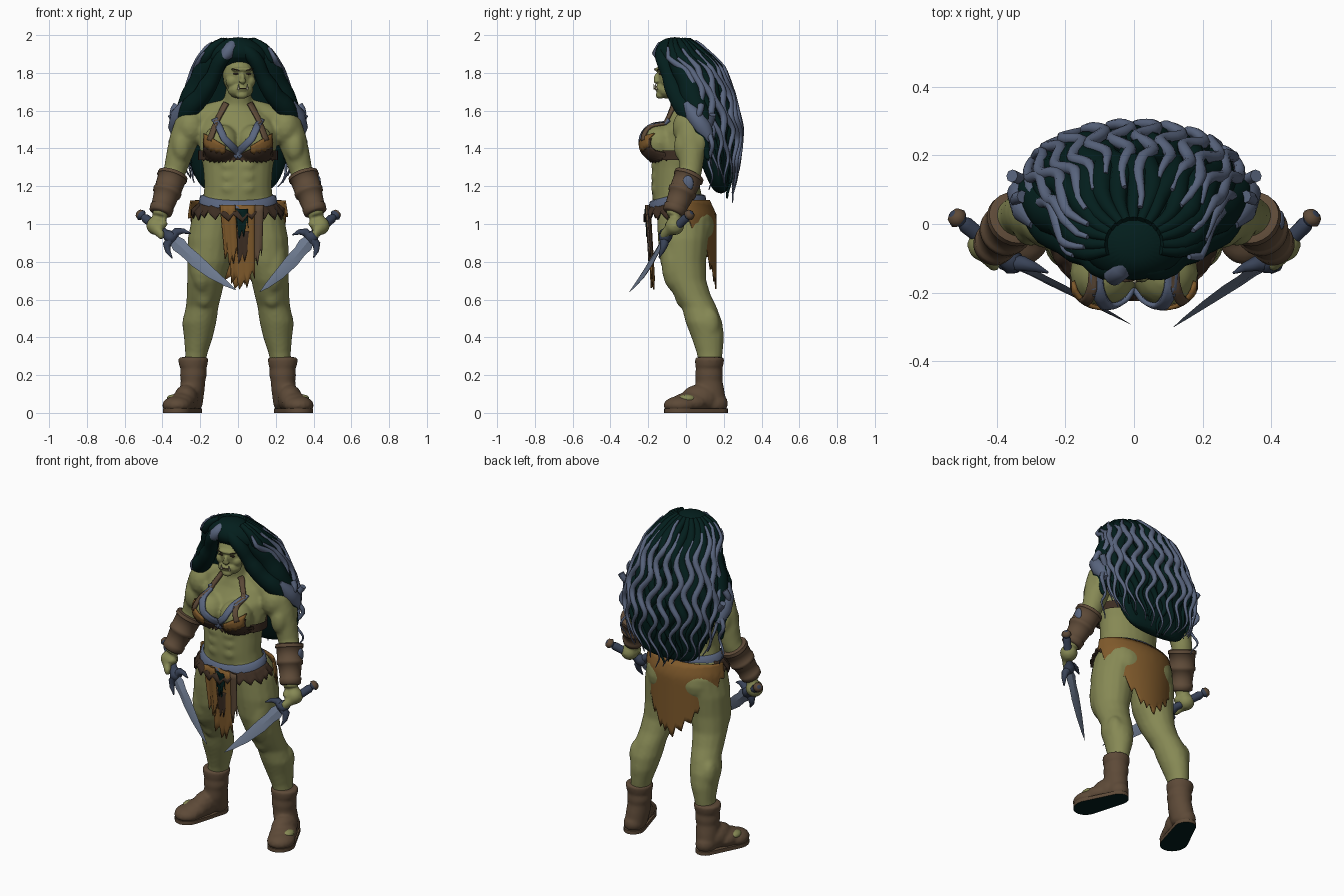
import bpy, bmesh, math, random
from mathutils import Vector as V, Matrix

random.seed(4)
X, Y = V((1, 0, 0)), V((0, 1, 0))
if "Cube" in bpy.data.objects:
    bpy.data.objects.remove(bpy.data.objects["Cube"])

def material(name, *rgb):
    m = bpy.data.materials.new(name)
    m.use_nodes = True
    m.diffuse_color = (*rgb, 1)
    m.node_tree.nodes["Principled BSDF"].inputs["Base Color"].default_value = (*rgb, 1)
    return m

skin, hair = material("olive_skin", .24, .25, .09), material("dark_teal", .001, .013, .012)
blue, leather = material("blue_grey", .10, .13, .21), material("brown_leather", .11, .068, .039)
orange, dark = material("tan_hide", .21, .1, .024), material("dark_brown", .045, .026, .016)
steel, navy = material("steel", .15, .19, .27), material("grip_blue", .04, .055, .095)
ivory = material("ivory", .5, .45, .3)

def finish(name, bm, *mats, mirror=False, voxel=0, smooth=0, subsurf=0, sharp=60):
    """Turn a bmesh into a shaded object with its modifiers."""
    bmesh.ops.recalc_face_normals(bm, faces=bm.faces[:])
    me = bpy.data.meshes.new(name)
    bm.to_mesh(me)
    for m in mats:
        me.materials.append(m)
    me.shade_smooth()
    me.set_sharp_from_angle(angle=math.radians(sharp))
    ob = bpy.data.objects.new(name, me)
    bpy.context.collection.objects.link(ob)
    if mirror:
        ob.modifiers.new("mirror", "MIRROR").use_mirror_merge = False
    if voxel:
        r = ob.modifiers.new("blend", "REMESH")
        r.mode, r.voxel_size, r.use_smooth_shade = "VOXEL", voxel, True
    if smooth:
        ob.modifiers.new("soften", "SMOOTH").iterations = smooth
    if subsurf:
        s = ob.modifiers.new("subsurf", "SUBSURF")
        s.levels = s.render_levels = subsurf
    return ob

def loft(bm, pts, n=16, flat=False, ref=Y, caps=True, mats=()):
    """Join elliptical sections (x, y, z, radius[, second radius])."""
    pts, rings = [(tuple(p) + tuple(p[3:]))[:5] for p in pts], []
    for i, (x, y, z, a, b) in enumerate(pts):
        u, v = X, Y
        if not flat:
            t = V(pts[min(i + 1, len(pts) - 1)][:3]) - V(pts[max(i - 1, 0)][:3])
            u = t.cross(ref).normalized()
            v = t.normalized().cross(u)
        angles = [math.tau * k / n for k in range(n)]
        rings.append([bm.verts.new(V((x, y, z)) + u * a * math.cos(k) + v * b * math.sin(k)) for k in angles])
    for j, (r, q) in enumerate(zip(rings, rings[1:])):
        for i in range(n):
            bm.faces.new((r[i - 1], r[i], q[i], q[i - 1])).material_index = mats[j] if mats else 0
    if caps:
        for r in (rings[0], rings[-1]):
            bm.faces.new(r)
    return bm

def ball(bm, c, r, mat=Matrix()):
    m = mat @ Matrix.Translation(c) @ Matrix.Diagonal((*r, 1))
    bmesh.ops.create_uvsphere(bm, u_segments=16, v_segments=8, radius=1, matrix=m)

def panel(name, mat, co, cols=24, rows=8, project=None, thick=.008):
    """Cloth sheet from co(s, t, column), optionally pressed onto the body."""
    bm = bmesh.new()
    g = [[bm.verts.new(co(c / cols, r / rows, c)) for r in range(rows + 1)] for c in range(cols + 1)]
    for a, b in zip(g, g[1:]):
        for r in range(rows):
            bm.faces.new((a[r], a[r + 1], b[r + 1], b[r]))
    ob = finish(name, bm, mat)
    if project:
        w = ob.modifiers.new("press", "SHRINKWRAP")
        w.target, w.wrap_method, w.wrap_mode, w.offset = project, "PROJECT", "ABOVE_SURFACE", .009
        w.use_project_y, w.use_positive_direction = True, True
    sol = ob.modifiers.new("thickness", "SOLIDIFY")
    sol.thickness, sol.offset = thick, 0

def jag(c):
    return (c * 37 % 11) / 11

# Body: limbs are made once, mirrored, then blended with the torso
bm = bmesh.new()
loft(bm, [(.1, -.03, 1.12, .09, .13), (.125, -.01, 1.04, .118, .145), (.145, -.015, .92, .122, .135),
          (.153, -.015, .8, .116, .122), (.17, 0, .7, .1, .108), (.18, .035, .62, .092, .098), (.19, .07, .56, .087, .093),
          (.205, .095, .48, .091, .098), (.21, .115, .4, .077, .087), (.22, .125, .32, .06, .07), (.235, .13, .2, .05)], flat=True)
loft(bm, [(.24, .02, 1.58, .05), (.26, .02, 1.53, .075), (.285, .025, 1.45, .078), (.31, .03, 1.37, .07),
          (.335, .025, 1.28, .06), (.36, 0, 1.21, .063), (.39, -.04, 1.12, .05), (.415, -.07, 1.04, .042)])
loft(bm, [(0, .02, 1.65, .06), (.12, .025, 1.595, .06), (.23, .02, 1.54, .06)])
for c, r in [((.25, .015, 1.51), (.082, .088, .1)), ((.3, -.02, 1.41), (.05, .045, .08)), ((.31, .07, 1.43), (.05, .045, .08)),
             ((.09, -.142, 1.43), (.098, .098, .098)), ((.1, .05, .99), (.118, .1, .12)), ((.19, -.06, .8), (.07, .072, .16)),
             ((.18, -.015, .625), (.05, .045, .07)), ((.25, .12, .47), (.045, .06, .09)), ((.435, -.06, .99), (.052, .052, .05)),
             ((.4, -.085, 1.0), (.03, .028, .02))]:
    ball(bm, c, r)
for z in (1.19, 1.25, 1.31):
    ball(bm, (.045, -.15, z), (.05, .036, .04))
grip = V((.17, .15, .145)).normalized()
for i in range(4):
    ball(bm, V((.43, -.095, .965)) + grip * (i - 1.5) * .024, (.02, .025, .03))
copy = bmesh.ops.duplicate(bm, geom=bm.verts[:] + bm.edges[:] + bm.faces[:])["geom"]
bmesh.ops.scale(bm, vec=(-1, 1, 1), verts=[g for g in copy if isinstance(g, bmesh.types.BMVert)])
loft(bm, [(0, -.02, .95, .13, .1), (0, -.04, 1.1, .19, .135), (0, -.055, 1.2, .178, .128), (0, -.05, 1.3, .185, .13),
          (0, -.035, 1.4, .205, .14), (0, -.015, 1.5, .21, .13), (0, 0, 1.57, .17, .1), (0, -.005, 1.63, .08, .075),
          (0, -.04, 1.74, .06, .06)], n=24, flat=True)
body = finish("body", bm, skin, voxel=.011, smooth=5)

# Head, turned slightly to its left
pivot = Matrix.Translation((0, -.04, 0))
turn = pivot @ Matrix.Rotation(math.radians(12), 4, "Z") @ pivot.inverted()
bm, face, tusks = bmesh.new(), bmesh.new(), bmesh.new()
for c, r in [((0, -.055, 1.79), (.085, .1, .115)), ((0, -.1, 1.71), (.07, .06, .047)), ((0, -.145, 1.818), (.06, .02, .013)),
             ((0, -.157, 1.768), (.014, .017, .03)), ((0, -.16, 1.755), (.021, .014, .01)),
             ((0, -.14, 1.716), (.038, .026, .02)), ((0, -.14, 1.682), (.032, .022, .02))]:
    ball(bm, c, r, turn)
ball(face, (0, -.162, 1.718), (.027, .008, .003), turn)
for s in (1, -1):
    ball(bm, (s * .047, -.105, 1.755), (.034, .037, .034), turn)
    ball(face, (s * .034, -.146, 1.795), (.016, .008, .005), turn)
    ball(face, (0, 0, 0), (.025, .006, .003),
         turn @ Matrix.Translation((s * .036, -.157, 1.817)) @ Matrix.Rotation(-.25 * s, 4, "Y"))
    loft(tusks, [(*(turn @ V((s * .024, -.164 - k * .006, 1.712 + k * .03))), .007 - k * .006) for k in (0, .5, 1)], n=8)
finish("head", bm, skin, voxel=.006, smooth=3)
finish("eyes_brows_and_mouth", face, dark)
finish("tusks", tusks, ivory)

# Hair mass
rings = [(1.99, .05, -.06, .05), (1.945, .13, -.055, .105), (1.88, .175, -.03, .143), (1.82, .2, .045, .12),
         (1.7, .24, .085, .125), (1.6, .268, .11, .125), (1.5, .28, .14, .12), (1.4, .27, .155, .1),
         (1.3, .25, .165, .08), (1.22, .215, .175, .055), (1.16, .16, .185, .03)]
finish("hair_mass", loft(bmesh.new(), [(0, y, z, a, b) for z, a, y, b in rings], n=32, flat=True), hair, subsurf=2)

def hair_point(angle, z, out):
    for p, q in zip(rings, rings[1:]):
        if z >= q[0] or q is rings[-1]:
            k = min((p[0] - z) / (p[0] - q[0]), 1)
            a, y, b = [p[i] + (q[i] - p[i]) * k for i in (1, 2, 3)]
            return V(((a + out) * math.sin(angle), y + (b + out) * math.cos(angle), z))

def wavy(bm, angle, top, end, r, out, amp):
    phase, pts = random.uniform(0, 6), []
    for i in range(36):
        k = i / 35
        z = top + (end - top) * k
        wave = amp * math.sin(phase + z * 28) * min(1, k * 3 + .3)
        pts.append((*hair_point(angle + wave, z, out), r * min(1, .4 + k * 4, 1.6 * (1 - k) + .15)))
    loft(bm, pts, n=8, ref=X)

# Dark locks give relief, lighter wavy strands lie over them
bm, light = bmesh.new(), bmesh.new()
for i in range(15):
    a = math.radians(-105 + 15 * i)
    wavy(bm, a, 1.975, 1.12 + .1 * abs(a) + random.uniform(0, .08), .034, .003, .09)
for i in range(16):
    a = math.radians(-109 + 14.5 * i)
    wavy(light, a, random.uniform(1.86, 1.97), 1.09 + .08 * abs(a) + random.uniform(0, .07), .0185, .033, .1)
loft(light, [(-.01, -.08, 1.965, .02), (-.035, -.125, 1.935, .035), (-.06, -.145, 1.9, .035), (-.085, -.14, 1.87, .015)])
for s in (1, -1):
    loft(light, [(s * .285, .0, 1.64, .02), (s * .31, .04, 1.58, .045), (s * .32, .09, 1.51, .05), (s * .32, .13, 1.44, .02)])
    for j in range(2):
        loft(light, [(s * (.325 + .012 * j + .02 * math.sin(k * .8 + j * 2)), .07 + .06 * j + .01 * math.cos(k * .8),
                      1.63 - .05 * j - .021 * k, .017 * (1.1 - k / 20)) for k in range(20)], n=8)
finish("dark_locks", bm, hair)
finish("light_strands", light, blue)

# Locks sweeping from the parting past the face onto the shoulders
bm = bmesh.new()
loft(bm, [(0, -.11, 1.945, .03), (.06, -.135, 1.91, .04), (.11, -.115, 1.85, .043), (.125, -.085, 1.78, .038),
          (.165, -.07, 1.73, .055), (.19, -.045, 1.67, .047), (.25, -.015, 1.63, .062), (.275, .03, 1.56, .05),
          (.32, .07, 1.49, .045), (.31, .1, 1.41, .03), (.33, .12, 1.33, .01)], n=12)
loft(bm, [(.02, -.06, 1.95, .04), (.12, -.05, 1.9, .058), (.175, -.015, 1.82, .07), (.195, .02, 1.75, .06),
          (.24, .03, 1.68, .07), (.265, .06, 1.61, .06), (.31, .1, 1.53, .05), (.3, .13, 1.43, .03)], n=12)
finish("front_locks", bm, hair, mirror=True, subsurf=1)

# Halter top
def strap(name, mat, pts, w):
    def co(s, t, c):
        k = min(int(s * (len(pts) - 1)), len(pts) - 2)
        p, q = V(pts[k]), V(pts[k + 1])
        d = (q - p).normalized()
        p = p.lerp(q, s * (len(pts) - 1) - k) + V((d.y, -d.x)) * w * (t - .5)
        return V((p.x, -.5, p.y))
    panel(name, mat, co, rows=3, project=body, thick=.014)

for s in (1, -1):
    panel("chest_cup", dark, lambda a, t, c: V((s * (.01 + .165 * a), -.5, 1.37 + .08 * a - t * (.03 + .07 * a + .02 * jag(c)))),
          project=body)
    panel("cup_patch", orange, lambda a, t, c: V((s * (.07 + .1 * a), -.5, 1.415 + .06 * a - t * (.03 + .03 * a + .02 * jag(c)))),
          project=body, cols=12, rows=3, thick=.012)
    strap("neck_strap", leather, [(s * .055, 1.64), (s * .1, 1.56), (s * .145, 1.44)], .022)
    strap("cross_strap", blue, [(s * .12, 1.55), (s * .075, 1.45), (s * -.02, 1.355)], .032)
bm = loft(bmesh.new(), [(0, -.04, z, .212, .146) for z in (1.34, 1.36, 1.39)], n=32, flat=True, caps=False)
finish("chest_band", bm, dark)

# Belt dipping at the front, ragged fringe and hide loincloth
bm = loft(bmesh.new(), [(0, -.045, z, r, r * .74) for z, r in ((1.11, .198), (1.115, .208), (1.15, .2), (1.155, .185))],
          n=32, flat=True, caps=False)
for v in bm.verts:
    v.co.z -= .25 * max(0, -.06 - v.co.y)
finish("belt", bm, blue)

def fringe(s, t, c):
    a, r = (s - .5) * 3.7, .2 + .045 * t
    return V((r * math.sin(a), -.04 - r * .74 * math.cos(a), 1.115 - t * (.035 + .055 * jag(c)) - .02 * math.cos(a)))

def back(s, t, c):
    u = 2 * s - 1
    low = .63 + .4 * abs(u) ** 1.2 + .08 * jag(c)
    z = 1.125 + (low - 1.125) * t
    fit = min(1, .8 + (1.125 - z) * 2.6)
    return V(((.2 + .062 * fit) * math.sin(u * 1.5) * (1 - .2 * t * (1 - abs(u))), .178 * fit * math.cos(u * 1.5) - .02, z))

panel("hip_fringe", dark, fringe, cols=36, rows=3)
panel("back_loincloth", orange, back, cols=36, rows=12)
for name, mat, x0, x1, top, low, y in [("front_cloth_right", orange, -.095, -.015, 1.1, .79, -.205),
                                       ("front_cloth_middle", orange, -.055, .09, 1.1, .66, -.199),
                                       ("front_cloth_left", leather, .05, .135, 1.1, .78, -.204),
                                       ("dark_patch", dark, -.045, .065, .96, .8, -.201),
                                       ("teal_patch", hair, -.035, .05, 1.08, .93, -.209)]:
    panel(name, mat, lambda s, t, c: V(((x0 + (x1 - x0) * s) * (1 - .15 * t) + .012 * t, y + .05 * (1.1 - top + (top - low) * t)
          + .008 * math.sin(s * 6), top + (low - top + .09 * (jag(c) - .4) + .12 * abs(s - .5)) * t)), cols=9, rows=8)

# Bracers with raised bands, and a worn patch
a, b = V((.343, .02, 1.265)), V((.413, -.068, 1.055))
prof = [(0, .068), (.02, .08), (.1, .082), (.12, .075), (.4, .072), (.42, .077), (.5, .075), (.52, .068),
        (.82, .059), (.84, .064), (.97, .06), (1, .05)]
finish("bracers", loft(bmesh.new(), [(*a.lerp(b, k), r) for k, r in prof], n=24), leather, mirror=True)
bm = bmesh.new()
ball(bm, (.425, .01, 1.215), (.014, .03, .042))
finish("bracer_patch", bm, blue)

# Boots, toe patches and soles
bm, patch, sole = bmesh.new(), bmesh.new(), bmesh.new()
loft(bm, [(.237, .125, .295, .072, .07), (.237, .125, .285, .08, .078), (.237, .123, .25, .075, .074),
          (.236, .122, .235, .068, .07), (.236, .122, .2, .071, .074), (.238, .122, .17, .065, .071),
          (.243, .125, .12, .066, .078), (.25, .14, .04, .062, .075)], n=24, flat=True)
for c, r in [((.322, -.03, .04), (.08, .09, .05)), ((.3, .02, .055), (.074, .1, .055)), ((.275, .07, .075), (.066, .1, .075)),
             ((.25, .15, .05), (.062, .073, .06))]:
    ball(bm, c, r)
for v in bm.verts:
    v.co.z = max(v.co.z, .012)
finish("boots", bm, leather, mirror=True, voxel=.009, smooth=3)
ball(patch, (.345, .005, .075), (.032, .045, .022))
finish("toe_patches", patch, skin, mirror=True)
for x, y, r, q in [(.322, -.03, .076, .087), (.25, .155, .059, .067)]:
    loft(sole, [(x, y, z, r, q) for z in (0, .022)], n=20, flat=True, caps=False)
bmesh.ops.delete(sole, geom=sole.edges[:], context="EDGES_FACES")
bmesh.ops.convex_hull(sole, input=sole.verts[:])
bmesh.ops.recalc_face_normals(sole, faces=sole.faces[:])
for f in sole.faces:
    f.material_index = int(f.normal.z < -.5)
finish("soles", sole, leather, hair, mirror=True, sharp=40)

# Curved daggers
for side, s, gx, tip in (("left", 1, .385, V((.115, -.3, .64))), ("right", -1, .35, V((.01, -.292, .65)))):
    pommel, guard, flip = V((.53, .03, 1.06)), V((gx, -.115, .925)), V((s, 1, 1))
    prof = [(0, .012), (.03, .024), (.1, .03), (.16, .017), (.22, .024), (.8, .021), (.88, .03), (1, .036), (1.08, .02)]
    bm = loft(bmesh.new(), [(*(pommel.lerp(guard, k) * flip), r) for k, r in prof], n=10, mats=[1, 1] + [0] * 6)
    across, bend = (guard - pommel).cross(Y).normalized(), V((-.005, 0, -.022))
    for w in (1, -1):
        loft(bm, [(*((guard + across * w * d + (tip - guard) * f) * flip), r)
                  for d, f, r in ((0, 0, .026), (.045, .0, .022), (.068, .06, .014), (.082, .15, .003))], n=8)
    finish(side + "_dagger_hilt", bm, navy, leather)
    bm = loft(bmesh.new(), [(*((guard.lerp(tip, k) + bend * math.sin(k * math.pi)) * flip), w, .009 * (1.05 - k))
              for k, w in ((0, .024), (.1, .04), (.2, .033), (.35, .036), (.6, .028), (.85, .014), (1, .001))], n=4)
    finish(side + "_dagger_blade", bm, steel, sharp=20)
